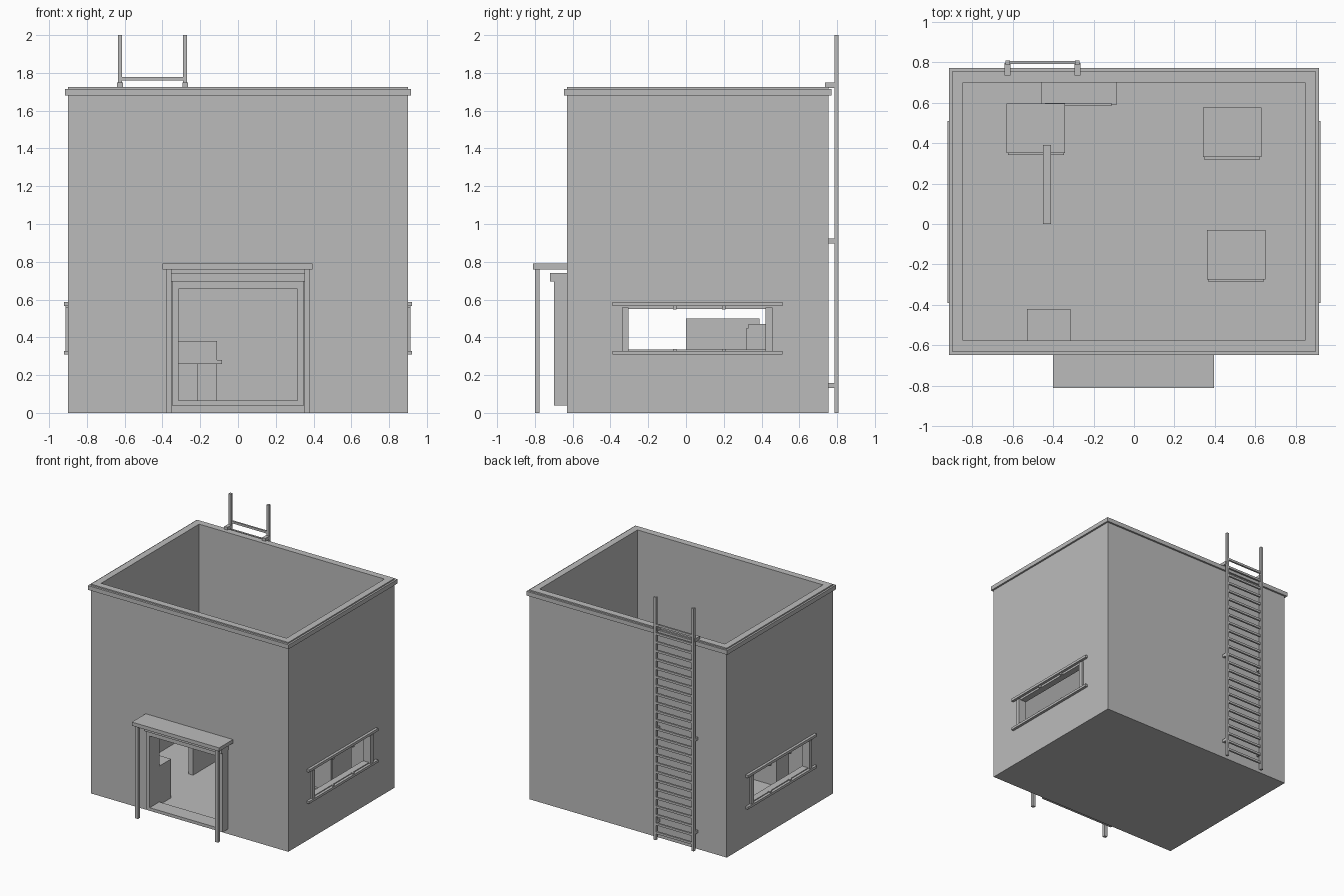
import bpy

cube = bpy.data.objects.get("Cube")
if cube:
    bpy.data.objects.remove(cube, do_unlink=True)

grey = bpy.data.materials.new("concrete_grey")
grey.use_nodes = True
COLOR = (0.5, 0.5, 0.5, 1)
grey.diffuse_color = COLOR
grey.node_tree.nodes["Principled BSDF"].inputs["Base Color"].default_value = COLOR


def box(name, x, y, z):
    """Box spanning three (low, high) ranges."""
    spans = (x, y, z)
    mid = [(a + b) / 2 for a, b in spans]
    half = [(b - a) / 2 for a, b in spans]
    bpy.ops.mesh.primitive_cube_add(size=2)
    ob = bpy.context.object
    ob.name = ob.data.name = name
    for v in ob.data.vertices:
        v.co = [m + h * c for m, h, c in zip(mid, half, v.co)]
    ob.data.materials.append(grey)
    return ob


def cut(ob, x, y, z):
    """Subtract a box from an object and discard the cutter."""
    cutter = box("cutter", x, y, z)
    cutter.hide_render = True
    mod = ob.modifiers.new("cut", "BOOLEAN")
    mod.operation, mod.solver, mod.object = "DIFFERENCE", "EXACT", cutter
    bpy.context.view_layer.objects.active = ob
    bpy.ops.object.modifier_apply(modifier=mod.name)
    bpy.data.objects.remove(cutter, do_unlink=True)


def mirrored(x, side):
    return tuple(sorted(side * v for v in x))


SIDES = (("left", 1), ("right", -1))
FRONT, BACK, FLOOR = -0.63, 0.755, 0.04

# Hollow building shell with doorway and one through window per side
shell = box("building_shell", (-0.9, 0.9), (FRONT, BACK), (0, 1.725))
cut(shell, (-0.845, 0.845), (-0.575, 0.7), (FLOOR, 2))
cut(shell, (-0.315, 0.315), (-0.8, -0.5), (0.065, 0.655))
cut(shell, (-1, 1), (-0.305, 0.42), (0.335, 0.55))

# Roof edge trim
trim = box("roof_trim", (-0.915, 0.915), (-0.647, 0.77), (1.68, 1.715))
cut(trim, (-0.89, 0.89), (-0.62, 0.745), (1.6, 1.8))

# Door frame, lintel and canopy on posts
frame = box("door_frame", (-0.35, 0.35), (-0.7, FRONT), (FLOOR, 0.695))
cut(frame, (-0.315, 0.315), (-0.8, -0.5), (0.065, 0.655))
box("door_lintel", (-0.355, 0.355), (-0.72, FRONT), (0.695, 0.74))
box("canopy", (-0.4, 0.395), (-0.81, FRONT), (0.76, 0.79))
for name, s in SIDES:
    box(name + "_canopy_post", mirrored((0.352, 0.378), s), (-0.8, -0.775), (0, 0.76))

# Window surrounds with long rails above and below
for name, s in SIDES:
    out = mirrored((0.895, 0.922), s)
    thin = mirrored((0.895, 0.914), s)
    box(name + "_window_top_rail", out, (-0.39, 0.51), (0.567, 0.588))
    box(name + "_window_bottom_rail", out, (-0.39, 0.51), (0.308, 0.328))
    for part, y in (("front", (-0.338, -0.305)), ("back", (0.42, 0.458))):
        box(f"{name}_window_{part}_jamb", thin, y, (0.328, 0.558))
    for y in (-0.06, 0.2):
        box(name + "_window_clip", thin, (y - 0.01, y + 0.01), (0.548, 0.567))
        box(name + "_window_clip", thin, (y - 0.01, y + 0.01), (0.328, 0.338))

# Ladder on the back wall
for x in (-0.625, -0.28):
    box("ladder_rail", (x - 0.011, x + 0.011), (0.787, 0.808), (0, 2))
    for z in (0.145, 0.91):
        box("ladder_bracket", (x - 0.011, x + 0.011), (0.75, 0.79), (z - 0.012, z + 0.012))
    box("ladder_top_bracket", (x - 0.015, x + 0.015), (0.735, 0.795), (1.72, 1.748))
RUNGS = 25
for i in range(RUNGS):
    z = 0.06 + i * 1.71 / (RUNGS - 1)
    box("ladder_rung", (-0.62, -0.285), (0.79, 0.805), (z - 0.009, z + 0.009))

# Cabinets with a thin front panel
for x, y, top in ((-0.485, 0.35, 0.46), (0.485, 0.33, 0.47), (0.505, -0.275, 0.3)):
    box("cabinet", (x - 0.145, x + 0.145), (y, y + 0.245), (FLOOR, top))
    box("cabinet_door", (x - 0.138, x + 0.138), (y - 0.01, y), (FLOOR + 0.02, top - 0.02))

# Desk against the back wall
box("desk_top", (-0.46, -0.085), (0.59, 0.7), (0.26, 0.28))
box("desk_pedestal", (-0.215, -0.11), (0.595, 0.7), (FLOOR, 0.26))
box("desk_panel", (-0.44, -0.11), (0.583, 0.598), (0.26, 0.38))

# Partition and the box beside the door
box("partition", (-0.45, -0.41), (0, 0.39), (FLOOR, 0.5))
box("door_side_box", (-0.53, -0.315), (-0.575, -0.42), (FLOOR, 0.36))
